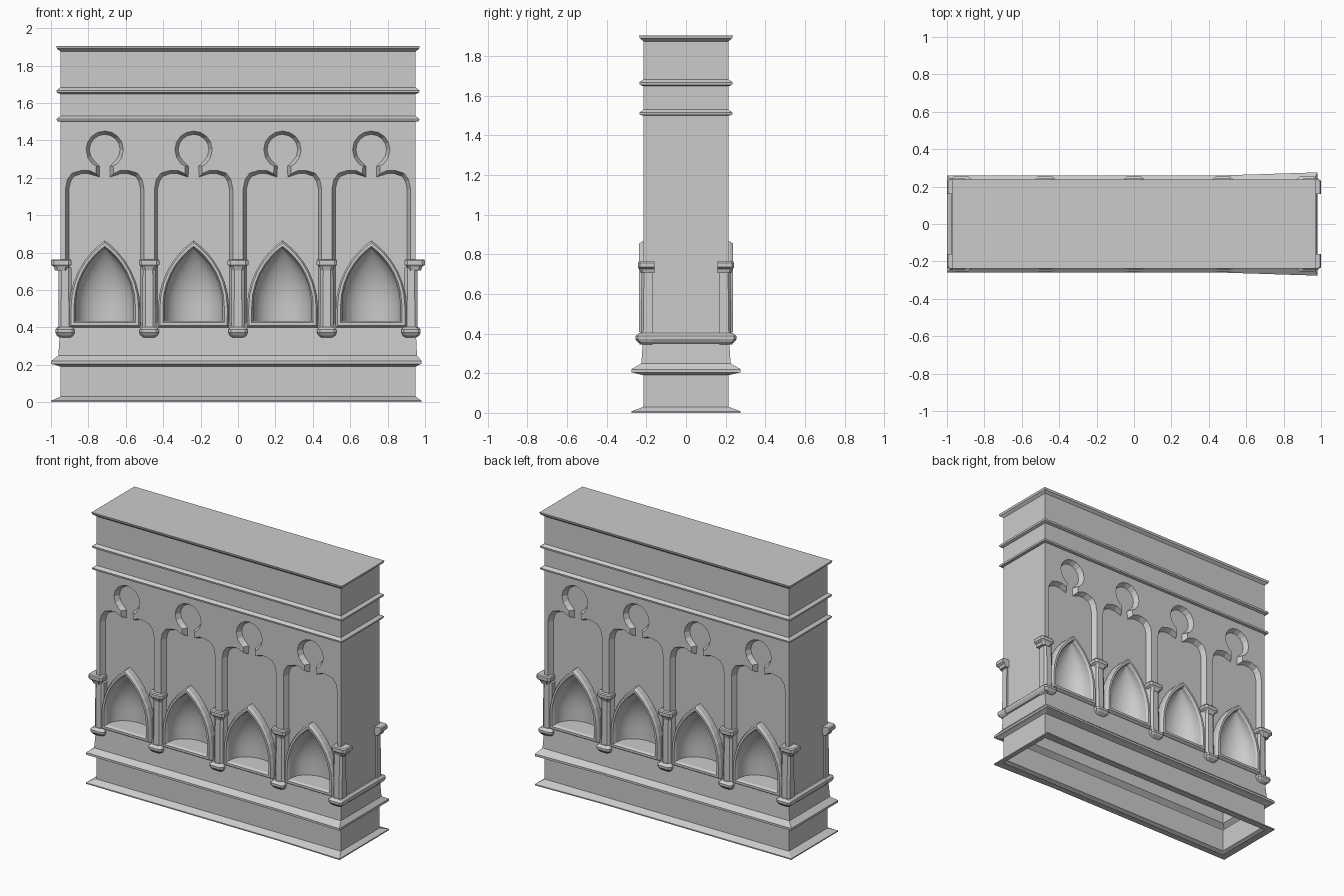
import bpy
import bmesh
from math import sin, cos, pi, sqrt, radians
from mathutils import Matrix, Vector

cube = bpy.data.objects.get("Cube")
if cube:
    bpy.data.objects.remove(cube, do_unlink=True)

stone = bpy.data.materials.new("grey stone")
stone.use_nodes = True
COLOUR = (0.6, 0.6, 0.6, 1)
stone.diffuse_color = COLOUR
for node in stone.node_tree.nodes:
    if node.type == 'BSDF_PRINCIPLED':
        node.inputs["Base Color"].default_value = COLOUR

PITCH = 0.475
BAYS = [(i - 1.5) * PITCH for i in range(4)]
PIERS = [-0.945, -PITCH, 0, PITCH, 0.945]


def loft(bm, rings, caps=True, loop=False):
    """Skin a list of equal closed rings of points."""
    rows = [[bm.verts.new(p) for p in ring] for ring in rings]
    pairs = list(zip(rows, rows[1:]))
    if loop:
        pairs.append((rows[-1], rows[0]))
    for a, b in pairs:
        for i in range(len(a)):
            j = (i + 1) % len(a)
            bm.faces.new((a[i], a[j], b[j], b[i]))
    if caps:
        bm.faces.new(rows[0])
        bm.faces.new(rows[-1])


def finish(name, bm, both_sides=False, recalc=True):
    """Make an object, optionally repeating the geometry on the back."""
    if recalc:
        bmesh.ops.recalc_face_normals(bm, faces=bm.faces)
    if both_sides:
        copy = bmesh.ops.duplicate(bm, geom=bm.verts[:] + bm.edges[:] + bm.faces[:])
        verts = [g for g in copy["geom"] if isinstance(g, bmesh.types.BMVert)]
        bmesh.ops.rotate(bm, verts=verts, matrix=Matrix.Rotation(pi, 3, 'Z'))
    mesh = bpy.data.meshes.new(name)
    bm.to_mesh(mesh)
    bm.free()
    mesh.materials.append(stone)
    obj = bpy.data.objects.new(name, mesh)
    bpy.context.collection.objects.link(obj)
    return obj


def cut(target, cutter):
    mod = target.modifiers.new("cut", 'BOOLEAN')
    mod.operation = 'DIFFERENCE'
    mod.solver = 'EXACT'
    mod.object = cutter
    bpy.context.view_layer.objects.active = target
    bpy.ops.object.modifier_apply(modifier=mod.name)
    bpy.data.objects.remove(cutter, do_unlink=True)


def mirrored(half):
    """Close a half outline (x, z) running from the bottom to the top."""
    return half + [(-x, z) for x, z in reversed(half) if x > 1e-6]


def at(outline, cx, y):
    return [(cx + x, y, z) for x, z in outline]


def window(e):
    """Tall opening with shouldered top and round eye, inset by e."""
    half = [(0.21 - e, 0.41 + e), (0.21 - e, 1.14), (0.2 - e, 1.19 - e / 2),
            (0.175 - e / 2, 1.225 - e), (0.125, 1.24 - e), (0.085, 1.24 - e),
            (0.047 - e, 1.222 - e), (0.045 - e, 1.262)]
    for deg in (-48, -25, 0, 23, 46, 68, 90):
        a = radians(deg)
        half.append(((0.1 - e) * cos(a), 1.35 + (0.1 - e) * sin(a)))
    return mirrored(half)


def arch(e):
    """Half of a pointed arch, inset by e."""
    half = [(0.19, 0.4)]
    for i in range(9):
        z = 0.365 * sin(i / 8 * pi / 2)
        half.append((max(0, sqrt(0.1986 - z * z) - 0.2556), 0.5 + z))
    half[-1] = (0, 0.865)
    return [(x * (1 - e / 0.19), 0.4 + e + (z - 0.4) * (0.465 - 2.2 * e) / 0.465)
            for x, z in half]


# Plinth: open-bottomed shell with two flared mouldings, a little wider at one end
bm = bmesh.new()
rings = []
for z, out in [(0, 0), (0, 0.045), (0.008, 0.045), (0.03, 0), (0.19, 0), (0.2, 0.025),
               (0.205, 0.045), (0.22, 0.045), (0.25, 0.01), (0.4, 0)]:
    hy = 0.215 + out
    left, right = -0.95 - out * 1.1, 0.95 + out * 0.7
    end = hy + (0.016 if out > 0.02 else 0)
    rings.append([(left, -hy, z), (0.48, -hy, z), (right, -end, z),
                  (right, end, z), (0.48, hy, z), (left, hy, z)])
loft(bm, rings, caps=False)
finish("plinth", bm)

# Wall: solid block with string courses and a top rim
bm = bmesh.new()
rings = []
for z, out in [(0.4, 0), (1.5, 0), (1.503, 0.018), (1.515, 0.02), (1.53, 0),
               (1.648, 0), (1.655, 0.018), (1.668, 0.02), (1.682, 0),
               (1.875, 0), (1.89, 0.018), (1.905, 0.022)]:
    x, y = 0.95 + out, 0.215 + out
    rings.append([(-x, -y, z), (x, -y, z), (x, y, z), (-x, y, z)])
loft(bm, rings)
wall = finish("wall", bm)

# Splayed window recesses
bm = bmesh.new()
for cx in BAYS:
    loft(bm, [at(window(0), cx, -0.3), at(window(0), cx, -0.215), at(window(0.018), cx, -0.18)])
cut(wall, finish("window_cutter", bm, both_sides=True))

# Holes that receive the niches
bm = bmesh.new()
for cx in BAYS:
    hole = mirrored(arch(0.035))
    loft(bm, [at(hole, cx, -0.3), at(hole, cx, -0.07)])
cut(wall, finish("niche_cutter", bm, both_sides=True))

# Pointed arch frames
bm = bmesh.new()
for cx in BAYS:
    section = [(0, -0.175), (0, -0.222), (0.01, -0.237), (0.026, -0.237), (0.035, -0.222), (0.035, -0.175)]
    loft(bm, [at(mirrored(arch(e)), cx, y) for e, y in section], caps=False, loop=True)
finish("niche_frames", bm, both_sides=True)

# Hollow niche shells with flat floors
bm = bmesh.new()
STEPS = 16
for cx in BAYS:
    rows = []
    for w, z in arch(0.035):
        rows.append([bm.verts.new((cx + w * cos(pi * k / STEPS),
                                   -0.2 + 0.78 * w * sin(pi * k / STEPS), z))
                     for k in range(STEPS + 1)])
    faces = [bm.faces.new(rows[0])]
    for a, b in zip(rows, rows[1:]):
        for k in range(STEPS):
            f = bm.faces.new((a[k], a[k + 1], b[k + 1], b[k]))
            f.smooth = True
            faces.append(f)
    bm.normal_update()
    focus = Vector((cx, -0.25, 0.58))
    for f in faces:
        if f.normal.dot(focus - f.calc_center_median()) < 0:
            f.normal_flip()
bmesh.ops.remove_doubles(bm, verts=bm.verts, dist=0.0005)
finish("niche_shells", bm, both_sides=True, recalc=False)


def stack(bm, cx, levels, back):
    """Chamfered upright block from (z, half width, front y) levels."""
    loft(bm, [[(cx - h, back, z), (cx - h, y + 0.012, z), (cx - h + 0.015, y, z),
               (cx + h - 0.015, y, z), (cx + h, y + 0.012, z), (cx + h, back, z)]
              for z, h, y in levels])


# Piers: shaft, capital and rounded foot
shafts, capitals, feet = bmesh.new(), bmesh.new(), bmesh.new()
for cx in PIERS:
    shaft_x = max(-0.925, min(0.925, cx))
    stack(shafts, shaft_x, [(0.39, 0.036, -0.228), (0.72, 0.034, -0.224)], -0.17)
    stack(capitals, cx, [(0.705, 0.034, -0.228), (0.725, 0.04, -0.235), (0.735, 0.055, -0.243),
                         (0.757, 0.055, -0.243), (0.764, 0.05, -0.238)], -0.16)
    foot_x = max(-0.925, min(0.925, cx))
    stack(feet, foot_x, [(0.345, 0.03, -0.225), (0.358, 0.045, -0.245), (0.372, 0.052, -0.255),
                         (0.388, 0.052, -0.255), (0.402, 0.038, -0.235)], -0.17)
finish("pier_shafts", shafts, both_sides=True)
finish("pier_capitals", capitals, both_sides=True)
finish("pier_feet", feet, both_sides=True)

# Rounded moulding across each end, joining the corner feet
bm = bmesh.new()
profile = [(0.94, 0.345), (0.962, 0.352), (0.975, 0.372), (0.975, 0.388), (0.96, 0.402), (0.94, 0.402)]
loft(bm, [[(x, y, z) for x, z in profile] for y in (-0.235, 0.235)])
finish("end_mouldings", bm, both_sides=True)
